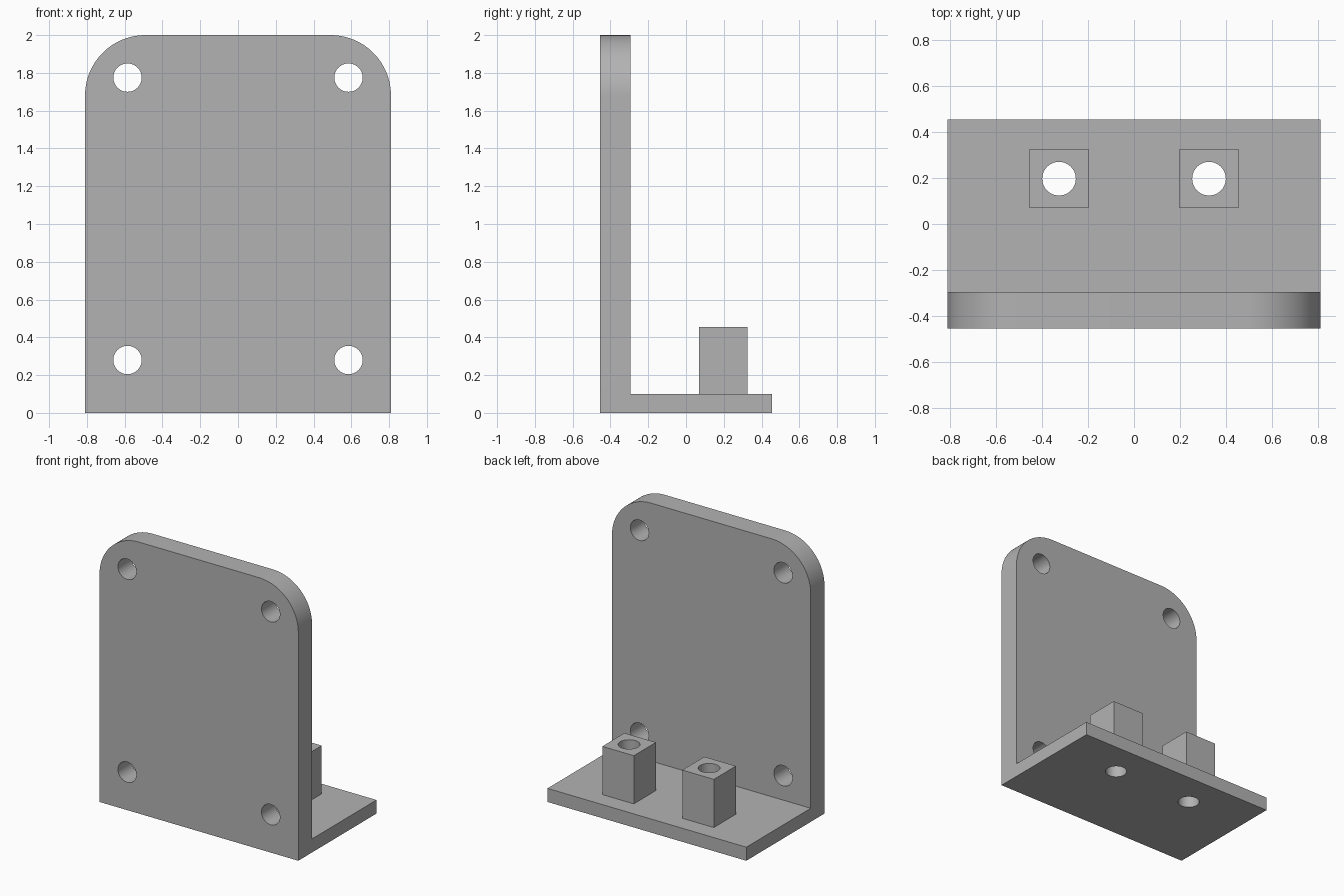
import bpy, bmesh
from mathutils import Matrix, Vector

cube = bpy.data.objects.get("Cube")
if cube:
    bpy.data.objects.remove(cube, do_unlink=True)

grey = bpy.data.materials.new("light grey")
grey.use_nodes = True
grey.diffuse_color = (0.45, 0.45, 0.45, 1)
grey.node_tree.nodes["Principled BSDF"].inputs["Base Color"].default_value = grey.diffuse_color

HALF_W, DEPTH, HEIGHT = 0.81, 0.455, 2.0
PLATE_BACK, BASE_TOP, CORNER = -0.295, 0.1, 0.32


def finish(bm, name):
    bmesh.ops.recalc_face_normals(bm, faces=bm.faces)
    mesh = bpy.data.meshes.new(name)
    bm.to_mesh(mesh)
    bm.free()
    mesh.materials.append(grey)
    obj = bpy.data.objects.new(name, mesh)
    bpy.context.collection.objects.link(obj)
    return obj


def post(x):
    bm = bmesh.new()
    bottom, top = BASE_TOP - 0.05, 0.455
    size = Matrix.Diagonal((0.257, 0.257, top - bottom, 1))
    place = Matrix.Translation((x, 0.197, (bottom + top) / 2))
    bmesh.ops.create_cube(bm, size=1, matrix=place @ size)
    return finish(bm, "post")


def drill(name, centre, radius, axis):
    bm = bmesh.new()
    turn = Vector((0, 0, 1)).rotation_difference(Vector(axis)).to_matrix().to_4x4()
    bmesh.ops.create_cone(bm, cap_ends=True, segments=64, radius1=radius, radius2=radius,
                          depth=1.2, matrix=Matrix.Translation(centre) @ turn)
    return finish(bm, name)


def combine(target, tool, operation):
    mod = target.modifiers.new(tool.name, "BOOLEAN")
    mod.operation, mod.solver, mod.object = operation, "EXACT", tool
    bpy.context.view_layer.objects.active = target
    bpy.ops.object.modifier_apply(modifier=mod.name)
    bpy.data.objects.remove(tool, do_unlink=True)


# L-shaped profile swept across the width
bm = bmesh.new()
profile = [(-DEPTH, 0), (DEPTH, 0), (DEPTH, BASE_TOP), (PLATE_BACK, BASE_TOP),
           (PLATE_BACK, HEIGHT), (-DEPTH, HEIGHT)]
face = bm.faces.new([bm.verts.new((-HALF_W, y, z)) for y, z in profile])
swept = bmesh.ops.extrude_face_region(bm, geom=[face])["geom"]
bmesh.ops.translate(bm, vec=(2 * HALF_W, 0, 0),
                    verts=[v for v in swept if isinstance(v, bmesh.types.BMVert)])

# Rounded upper corners of the upright plate
corners = [e for e in bm.edges
           if all(v.co.z > HEIGHT - 0.01 for v in e.verts)
           and abs(e.verts[0].co.x - e.verts[1].co.x) < 0.01]
bmesh.ops.bevel(bm, geom=corners, offset=CORNER, offset_type="OFFSET", segments=24,
                profile=0.5, affect="EDGES")
bracket = finish(bm, "mounting_bracket")

# Posts on the base, each bored through
for side in (-1, 1):
    combine(bracket, post(side * 0.326), "UNION")
for side in (-1, 1):
    combine(bracket, drill("post_bore", (side * 0.326, 0.197, 0.3), 0.073, (0, 0, 1)), "DIFFERENCE")

# Four screw holes in the upright plate
for side in (-1, 1):
    for z in (0.28, 1.775):
        combine(bracket, drill("screw_hole", (side * 0.585, -0.4, z), 0.075, (0, 1, 0)), "DIFFERENCE")

bpy.ops.object.select_all(action="DESELECT")
bracket.select_set(True)
bpy.context.view_layer.objects.active = bracket
bpy.ops.object.shade_smooth_by_angle(angle=0.52)
